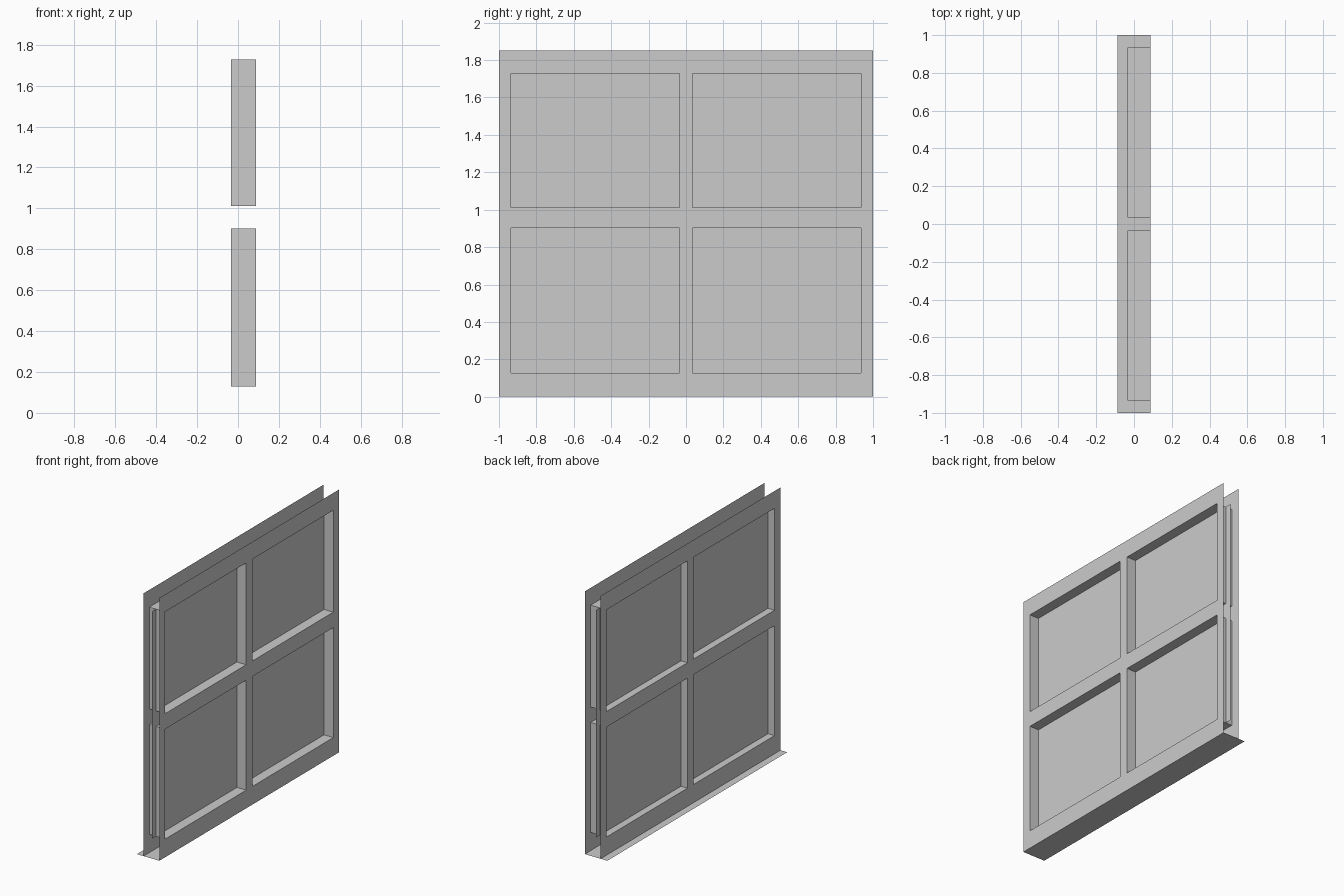
import bpy, bmesh

if "Cube" in bpy.data.objects:
    bpy.data.objects.remove(bpy.data.objects["Cube"])

X_FRONT, X_BACK, X_PANE, X_EDGE = 0.0875, -0.035, 0.0155, 0.0875
H = 1.85
YS = [-1, -0.935, -0.034, 0.034, 0.935, 1]      # frame grid lines across
ZS = [0, 0.128, 0.902, 1.011, 1.728, H]         # frame grid lines upward


def make(name, quads):
    """Build one mesh object from a list of four-corner faces."""
    bm = bmesh.new()
    for q in quads:
        bm.faces.new([bm.verts.new(p) for p in q])
    bmesh.ops.remove_doubles(bm, verts=bm.verts, dist=1e-5)
    me = bpy.data.meshes.new(name)
    bm.to_mesh(me)
    bm.free()
    ob = bpy.data.objects.new(name, me)
    bpy.context.collection.objects.link(ob)


def sheet(x, y0, y1, z0, z1, face=1):
    q = [(x, y0, z0), (x, y1, z0), (x, y1, z1), (x, y0, z1)]
    return q if face > 0 else q[::-1]


def frame_sheet(x, face):
    # flat face with four openings: skip cells whose indices are both odd
    return [sheet(x, YS[i], YS[i + 1], ZS[j], ZS[j + 1], face)
            for i in range(5) for j in range(5) if not (i % 2 and j % 2)]


def reveal(y0, y1, z0, z1):
    # four inner sides of an opening, running through both sheets
    ring = [(y0, z0), (y0, z1), (y1, z1), (y1, z0)]
    return [[(X_BACK, *a), (X_FRONT, *a), (X_FRONT, *b), (X_BACK, *b)]
            for a, b in zip(ring, ring[1:] + ring[:1])]


# Outer and inner frame faces
make("outer_frame_face", frame_sheet(X_FRONT, 1))
make("inner_frame_face", frame_sheet(X_BACK, -1))

# Reveals around the four panes
for i in (1, 3):
    for j in (1, 3):
        make("window_reveal", reveal(YS[i], YS[i + 1], ZS[j], ZS[j + 1]))

# Pane sheet between the two faces
make("window_pane", [sheet(X_PANE, -0.98, 0.98, ZS[1], ZS[4])])

# Sill plate along the bottom
make("bottom_sill", [[(-X_EDGE, -1, 0), (-X_EDGE, 1, 0), (X_EDGE, 1, 0), (X_EDGE, -1, 0)]])
